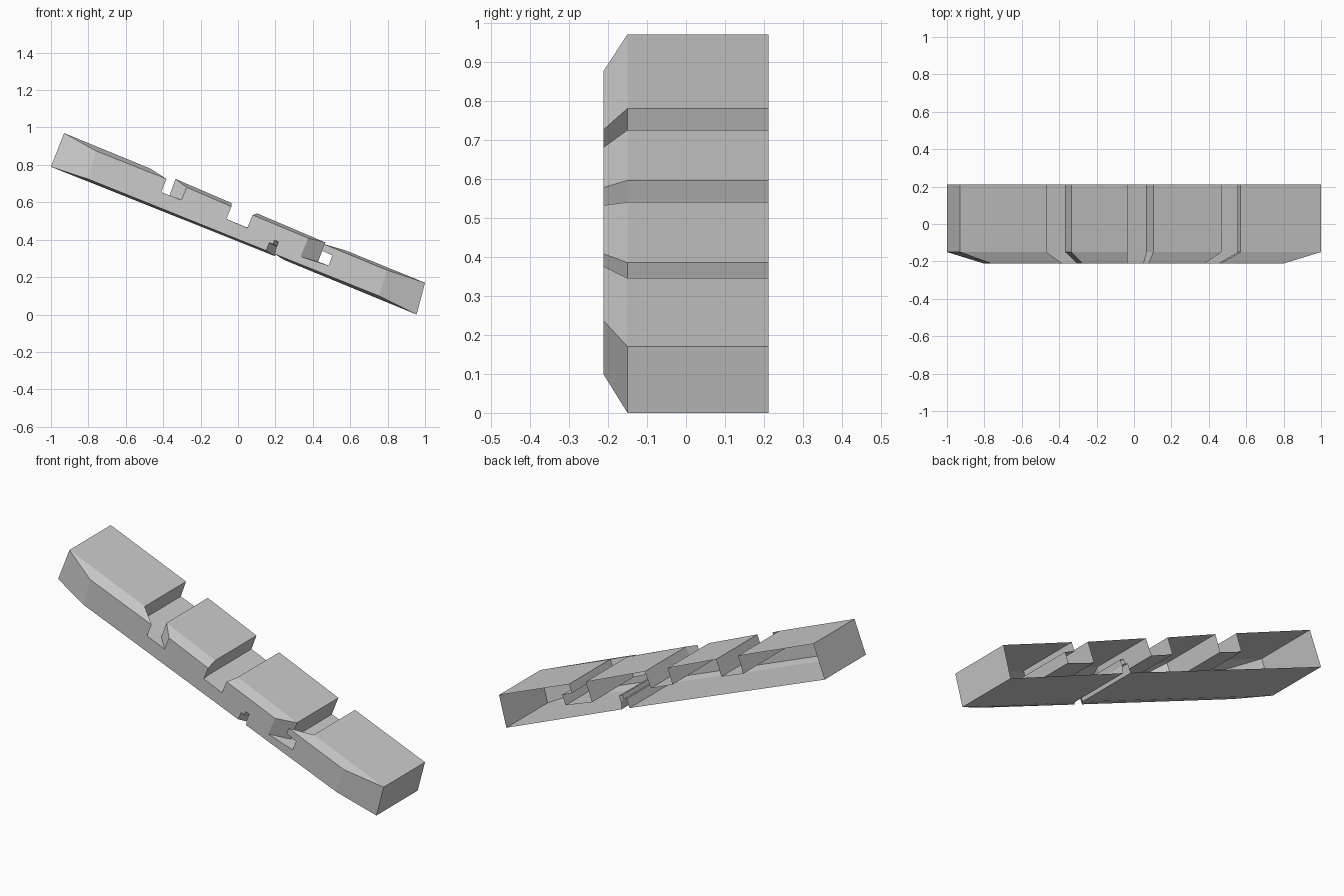
import bpy, bmesh

# Main body outline (x, z), running left end -> top notches -> right end -> underside slot
BODY = [
    (-1, .79), (-.93, .97),
    (-.468, .78), (-.5, .689), (-.366, .637), (-.334, .725),                 # notch 1
    (-.035, .596), (-.066, .513), (.067, .457), (.104, .54),                 # notch 2
    (.468, .385), (.428, .283), (.591, .222), (.612, .275), (.553, .30), (.57, .345),  # undercut notch
    (1, .17), (.955, 0),
    (.246, .292), (.251, .332), (.265, .361), (.243, .372),                  # underside slot
    (.235, .35), (.217, .358), (.198, .312)]

# Matching outline of the smaller front face, which gives the bevelled edge
FRONT = [
    (-.80, .724), (-.76, .875),
    (-.382, .725), (-.41, .655), (-.302, .612), (-.275, .68),
    (-.035, .577), (-.062, .511), (.05, .463), (.078, .532),
    (.376, .408), (.334, .31), (.484, .262), (.505, .316), (.447, .342), (.46, .376),
    (.797, .237), (.754, .10),
    (.198, .323), (.203, .358), (.217, .388), (.195, .398),
    (.187, .377), (.168, .385), (.15, .342)]


def ring(bm, outline, y):
    return [bm.verts.new((x, y, z)) for x, z in outline]


# Notched bar: straight walls, bevelled front edge, front face, open back
bm = bmesh.new()
rings = [ring(bm, BODY, .212), ring(bm, BODY, -.15), ring(bm, FRONT, -.212)]
n = len(BODY)
for a, b in zip(rings, rings[1:]):
    for i in range(n):
        j = (i + 1) % n
        bm.faces.new((a[i], a[j], b[j], b[i]))
bm.faces.new(rings[-1])
bmesh.ops.recalc_face_normals(bm, faces=bm.faces)
bm.normal_update()
if bm.faces[:][-1].normal.y > 0:
    bmesh.ops.reverse_faces(bm, faces=bm.faces)

mesh = bpy.data.meshes.new("notched_bar")
bm.to_mesh(mesh)
bm.free()
grey = bpy.data.materials.new("light grey")
grey.diffuse_color = (.6, .6, .6, 1)
mesh.materials.append(grey)
bpy.context.collection.objects.link(bpy.data.objects.new("notched_bar", mesh))
